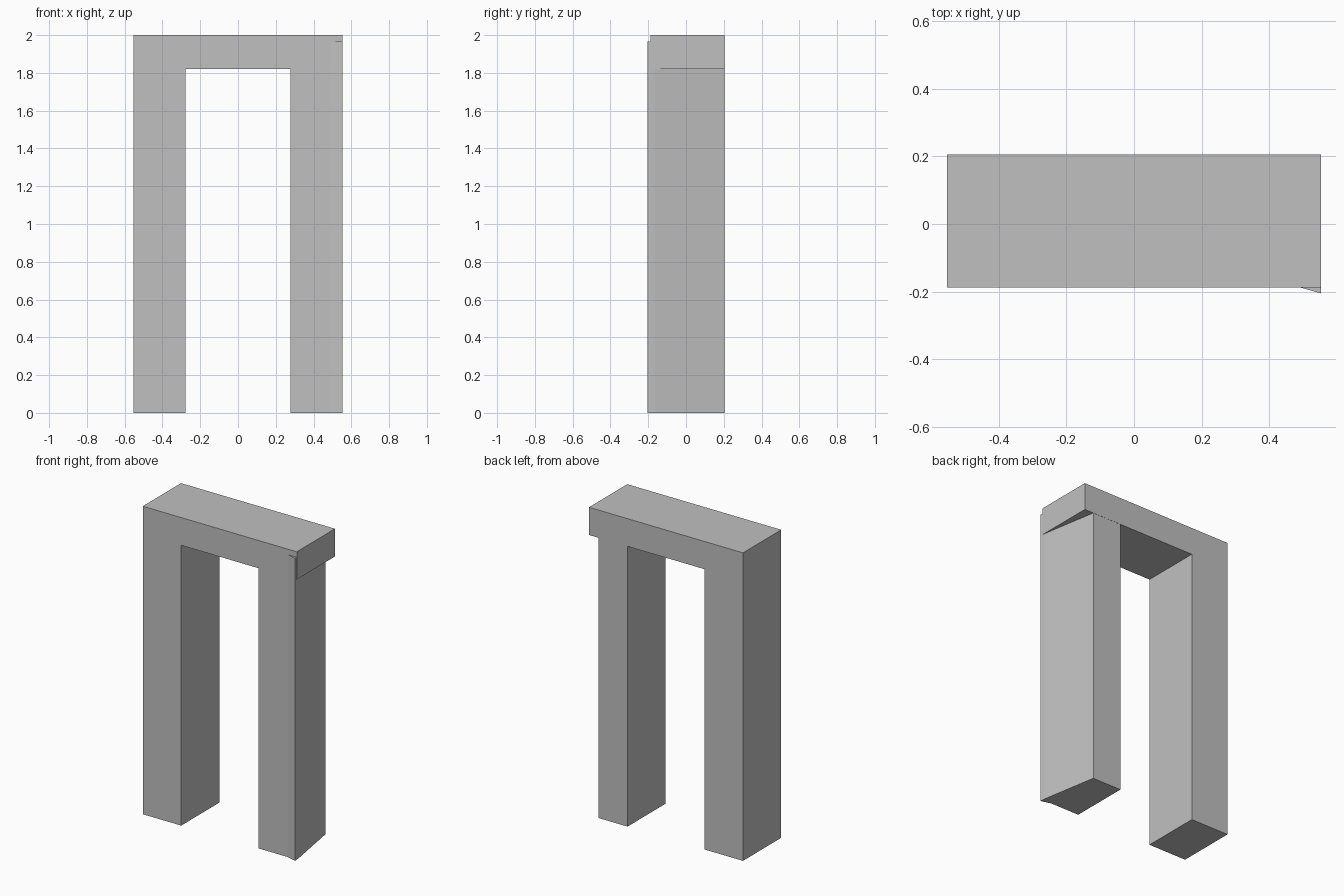
import bpy
import bmesh

cube = bpy.data.objects.get("Cube")
if cube:
    bpy.data.objects.remove(cube, do_unlink=True)

stone = bpy.data.materials.new("grey_stone")
stone.use_nodes = True
colour = (0.53, 0.53, 0.53, 1)
stone.diffuse_color = colour
stone.node_tree.nodes["Principled BSDF"].inputs["Base Color"].default_value = colour


def prism(name, outline, direction):
    """Extrude a closed outline into a flat-shaded solid."""
    bm = bmesh.new()
    face = bm.faces.new([bm.verts.new(p) for p in outline])
    result = bmesh.ops.extrude_face_region(bm, geom=[face], use_keep_orig=True)
    moved = [g for g in result["geom"] if isinstance(g, bmesh.types.BMVert)]
    bmesh.ops.translate(bm, vec=direction, verts=moved)
    bmesh.ops.recalc_face_normals(bm, faces=bm.faces)
    mesh = bpy.data.meshes.new(name)
    bm.to_mesh(mesh)
    bm.free()
    mesh.materials.append(stone)
    obj = bpy.data.objects.new(name, mesh)
    bpy.context.collection.objects.link(obj)
    return obj


HALF, INNER = 0.553, 0.277
FRONT, BACK = -0.187, 0.205
TOP, UNDER = 2.0, 1.82

# Lintel and the straight right leg form one L-shaped solid
profile = [(-HALF, 0), (-INNER, 0), (-INNER, UNDER), (HALF, UNDER),
           (HALF, TOP), (-HALF, TOP)]
prism("lintel_and_right_leg", [(x, FRONT, z) for x, z in profile],
      (0, BACK - FRONT, 0))

# Left leg is skewed: its outer front corner juts out, its back corner tucks in
footprint = [(INNER, FRONT + 0.001), (0.485, FRONT + 0.001), (HALF, -0.205),
             (0.55, -0.165), (0.487, BACK - 0.001), (INNER, BACK - 0.001)]
prism("left_leg", [(x, y, 0) for x, y in footprint], (0, 0, 1.965))
